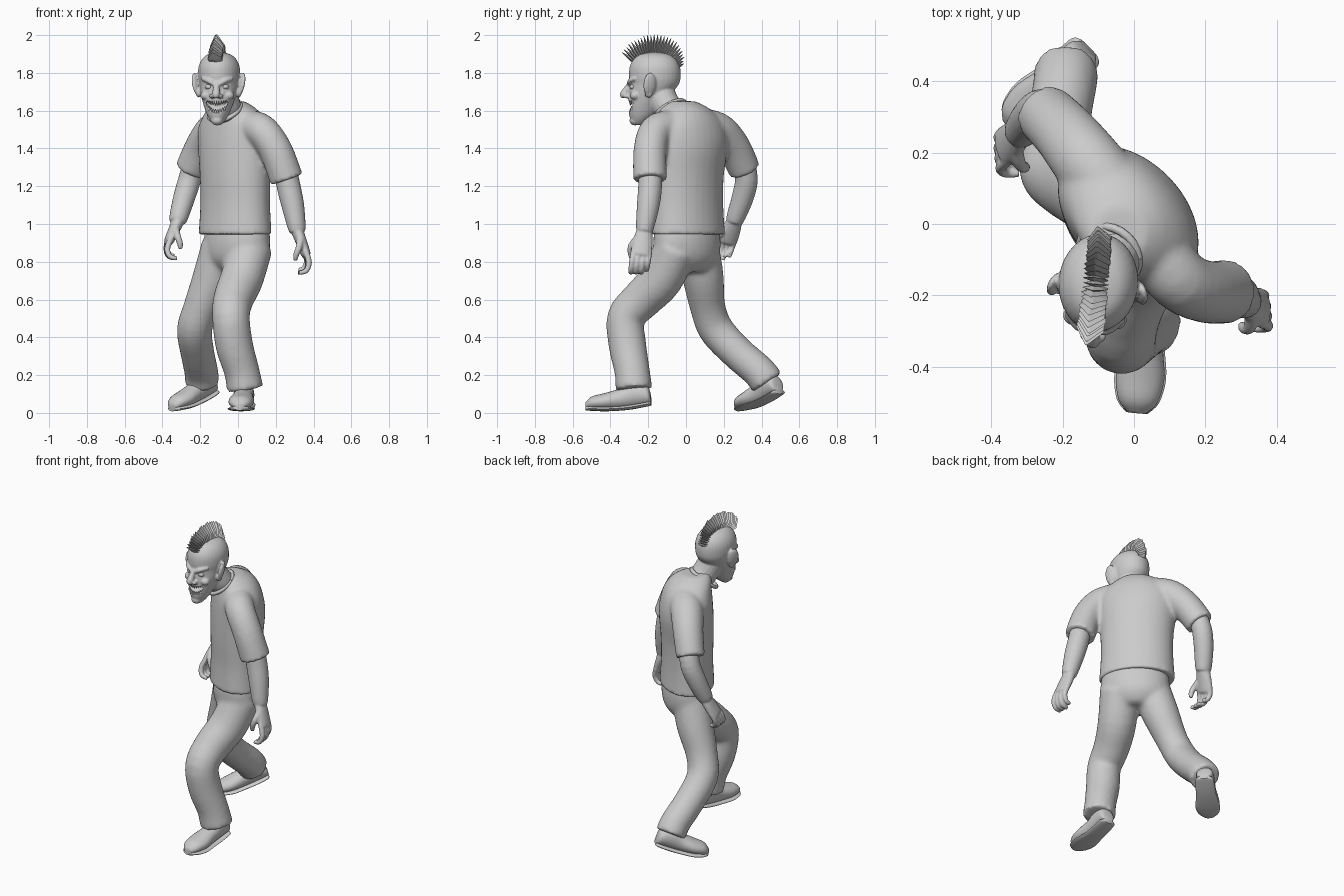
import bpy, bmesh, math, random
from mathutils import Vector, Matrix

if "Cube" in bpy.data.objects:
    bpy.data.objects.remove(bpy.data.objects["Cube"])

random.seed(4)
Z = Vector((0, 0, 1))
SIDE = Vector((0.69, -0.72, 0))      # direction from right to left shoulder


def resample(pts, steps):
    """Smooth a list of (x, y, z, ru, rv) with Catmull-Rom."""
    p = [Vector(q if len(q) == 5 else (*q, q[3])) for q in pts]
    out = []
    for i in range(len(p) - 1):
        a, b, c, d = p[max(i - 1, 0)], p[i], p[i + 1], p[min(i + 2, len(p) - 1)]
        for s in range(steps):
            t = s / steps
            out.append(0.5 * (2 * b + (c - a) * t + (2 * a - 5 * b + 4 * c - d) * t * t
                              + (3 * b - a - 3 * c + d) * t ** 3))
    return out + [p[-1]]


def tube(bm, pts, up=(1, 0, 0), n=20, steps=4, axis=None):
    """Elliptical loft; ru lies along 'up', rv across it."""
    p = resample(pts, steps)
    c = [Vector(q[:3]) for q in p]
    rings = []
    for i, q in enumerate(p):
        t = axis or (c[min(i + 1, len(c) - 1)] - c[max(i - 1, 0)]).normalized()
        u = Vector(up)
        u = (u - t * u.dot(t)).normalized()
        v = t.cross(u)
        ru, rv = max(q[3], .001), max(q[4], .001)
        rings.append([bm.verts.new(c[i] + u * ru * math.cos(k * math.tau / n)
                                   + v * rv * math.sin(k * math.tau / n)) for k in range(n)])
    for a, b in zip(rings, rings[1:]):
        for k in range(n):
            bm.faces.new((a[k], a[(k + 1) % n], b[(k + 1) % n], b[k]))
    bm.faces.new(rings[0][::-1])
    bm.faces.new(rings[-1])


def ball(bm, loc, size, rot=None):
    m = Matrix.Translation(loc) @ (rot or Matrix()) @ Matrix.Diagonal((*size, 1))
    bmesh.ops.create_uvsphere(bm, u_segments=20, v_segments=12, radius=1, matrix=m)


def finish(name, bm, matrix=None, voxel=0, smooth=4, flat=False):
    if matrix:
        bm.transform(matrix)
    bmesh.ops.recalc_face_normals(bm, faces=bm.faces)
    me = bpy.data.meshes.new(name)
    bm.to_mesh(me)
    bm.free()
    ob = bpy.data.objects.new(name, me)
    bpy.context.collection.objects.link(ob)
    if not flat:
        me.polygons.foreach_set("use_smooth", [True] * len(me.polygons))
        me.set_sharp_from_angle(angle=math.radians(50))
    if voxel:
        r = ob.modifiers.new("fuse", 'REMESH')
        r.mode, r.voxel_size, r.use_smooth_shade = 'VOXEL', voxel, True
        s = ob.modifiers.new("relax", 'SMOOTH')
        s.factor, s.iterations = 0.5, smooth
    return ob


# shirt: torso and two sleeves fused
bm = bmesh.new()
tube(bm, [(-.015, .01, .945, .225, .16), (-.015, .01, 1.1, .215, .152), (-.015, .01, 1.25, .217, .155),
          (-.015, .02, 1.4, .23, .16), (-.02, .02, 1.5, .23, .15), (-.025, .01, 1.57, .185, .135),
          (-.035, -.01, 1.62, .125, .115), (-.045, -.03, 1.65, .075, .08)], SIDE, 32, axis=Z)
tube(bm, [(.07, -.09, 1.515, .088), (.13, -.16, 1.49, .088), (.2, -.19, 1.39, .088), (.258, -.19, 1.235, .09)], (0, 1, 0))
tube(bm, [(-.08, .11, 1.51, .1), (-.135, .18, 1.485, .098), (-.195, .255, 1.4, .09), (-.25, .31, 1.285, .085)], SIDE)
finish("shirt", bm, voxel=.012, smooth=5)

# collar band, low in front
bm = bmesh.new()
rot = Z.rotation_difference(Vector((-.35, -.45, .75))).to_matrix()
ring = [Vector((-.07, -.085, 1.6)) + rot @ Vector((.09 * math.cos(a), .09 * math.sin(a), 0))
        for a in [i * math.tau / 24 for i in range(25)]]
tube(bm, [(*p, .012, .012) for p in ring], (.35, .45, -.75), 8, 1)
finish("collar", bm)

# trousers: pelvis and two legs fused
bm = bmesh.new()
tube(bm, [(-.005, .005, .99, .195, .135), (-.005, .005, .9, .205, .145), (-.01, .01, .82, .185, .135),
          (-.01, .01, .765, .13, .1), (-.01, .01, .745, .08, .07)], SIDE, 28, axis=Z)
tube(bm, [(.07, -.05, .88, .115), (.02, -.13, .71, .115), (-.025, -.235, .6, .107), (-.037, -.318, .505, .1),
          (-.02, -.31, .36, .1), (.02, -.285, .22, .094), (.038, -.275, .125, .098)])
tube(bm, [(-.08, .06, .88, .115), (-.13, .09, .72, .11), (-.195, .115, .56, .094), (-.23, .16, .44, .094),
          (-.215, .27, .32, .09), (-.195, .385, .22, .09), (-.19, .43, .16, .092)])
finish("trousers", bm, voxel=.012, smooth=10)


# arms with hands
def arm(name, fore, knuckle, spread, curl):
    bm = bmesh.new()
    tube(bm, fore)
    w, k = Vector(fore[-1][:3]), Vector(knuckle)
    d, s, c = (k - w).normalized(), Vector(spread).normalized(), Vector(curl).normalized()
    tube(bm, [(*(w - d * .02), .038, .034), (*(w + d * .05), .052, .03), (*k, .055, .025), (*(k + d * .012), .046, .015)], s)
    for i in range(4):
        b = k + s * (i - 1.5) * .028
        f = .85 if i == 0 else 1
        tube(bm, [(*(b - d * .02), .016), (*(b + d * .045 * f + c * .004), .016),
                  (*(b + d * .088 * f + c * .035), .014), (*(b + d * .09 * f + c * .075 * f), .011)], s, 10, 3)
    b = w + d * .04 + s * .03
    tube(bm, [(*b, .022), (*(b + d * .04 + s * .03 + c * .025), .018),
              (*(b + d * .08 + s * .025 + c * .055), .016), (*(b + d * .11 + s * .012 + c * .07), .011)], s, 10, 3)
    finish(name, bm, voxel=.006, smooth=2)


arm("left_arm", [(.245, -.19, 1.31, .06), (.268, -.19, 1.2, .063), (.29, -.2, 1.1, .06),
                 (.308, -.215, 1.0, .05), (.315, -.22, .96, .043)], (.36, -.238, .84), (.1, -1, 0), (-1, 0, -.2))
arm("right_arm", [(-.225, .3, 1.36, .055), (-.255, .32, 1.24, .06), (-.285, .3, 1.14, .058),
                  (-.313, .265, 1.04, .05), (-.32, .255, 1.01, .043)], (-.365, .215, .91), (.1, -1, 0), (1, 0, -.2))

# shoes with flat soles
SHOE = [(0, .03, .045), (.05, .048, .1), (.25, .053, .135), (.45, .056, .11),
        (.7, .068, .088), (.9, .055, .068), (1, .025, .035)]


def shoe(side, heel, toe):
    h, t = Vector(heel), Vector(toe)
    x = (t - h).normalized()
    y = Z.cross(x).normalized()
    m = Matrix((x, y, x.cross(y))).transposed().to_4x4()
    m.translation = h
    n = (t - h).length

    def bend(a):                     # heel and toe lift slightly off the ground
        return .06 * (a - .65) ** 2
    bm = bmesh.new()
    tube(bm, [(a * n, 0, .01 + bend(a) + b / 2, w, b / 2) for a, w, b in SHOE], (0, 1, 0), 20, 4, Vector((1, 0, 0)))
    finish(side + "_shoe", bm, m)
    bm = bmesh.new()
    tube(bm, [(a * n, 0, .014 + bend(a), w + .005, .013) for a, w, b in SHOE], (0, 1, 0), 16, 4, Vector((1, 0, 0)))
    finish(side + "_sole", bm, m)


shoe("left", (.04, -.185, .012), (.008, -.53, .005))
shoe("right", (-.12, .5, .075), (-.345, .28, .0))

# head, in its own frame with the face towards -y
HEAD = Matrix.Translation((-.1, -.165, 1.78)) @ Matrix.Rotation(-.1, 4, 'Z')
bm = bmesh.new()
tube(bm, [(0, -.085, -.255, .02, .02), (0, -.08, -.235, .038, .044), (0, -.065, -.2, .058, .072),
          (0, -.05, -.15, .077, .09), (0, -.025, -.09, .095, .114), (0, -.003, -.04, .105, .13),
          (0, 0, 0, .111, .137), (0, 0, .05, .109, .134), (0, 0, .09, .092, .115),
          (0, 0, .117, .062, .08), (0, 0, .13, .015, .02)], (1, 0, 0), 32, axis=Z)
tube(bm, [(.05, .12, -.22, .075), (.03, .06, -.15, .078), (0, .02, -.07, .08)])     # neck
tube(bm, [(0, -.12, -.02, .014), (0, -.145, -.06, .017), (0, -.165, -.095, .021), (0, -.163, -.112, .012)], n=14)
ball(bm, (0, -.105, -.232), (.032, .03, .026))                                      # chin
for s in (-1, 1):
    ball(bm, (s * .022, -.148, -.103), (.015, .018, .012))                          # nostril
    ball(bm, (s * .06, -.098, -.1), (.03, .028, .024))                              # cheekbone
    tube(bm, [(s * .012, -.136, -.04, .011), (s * .045, -.127, -.022, .013), (s * .08, -.093, -.01, .01)], Z, 10)
    tilt = Matrix.Rotation(s * .45, 4, 'Z') @ Matrix.Rotation(s * .2, 4, 'Y')
    ball(bm, (s * .119, -.015, -.04), (.016, .036, .062), tilt)                     # ear
    ball(bm, (s * .107, -.022, -.085), (.014, .022, .026))
head = finish("head", bm, HEAD, voxel=.0055, smooth=2)

# mouth opening
bm = bmesh.new()
tube(bm, [(-.055, -.14, -.133, .008, .06), (-.028, -.14, -.152, .026, .06), (0, -.14, -.16, .032, .06),
          (.028, -.14, -.152, .026, .06), (.055, -.14, -.133, .008, .06)], Z, 16)
cutter = finish("mouth_cutter", bm, HEAD)
cutter.hide_render = True
cutter.display_type = 'WIRE'
cut = head.modifiers.new("mouth", 'BOOLEAN')
cut.operation, cut.object = 'DIFFERENCE', cutter

# teeth and eyes
bm = bmesh.new()
for i in range(8):
    x = (i - 3.5) * .012
    y, lift = -.13 + 6 * x * x, 9 * x * x
    tube(bm, [(x, y, -.126 + lift, .006), (x, y, -.14 + lift, .0055), (x, y, -.152 + lift, .002)], n=8, steps=2)
    tube(bm, [(x, y, -.196 + lift, .006), (x, y, -.182 + lift, .0055), (x, y, -.172 + lift, .002)], n=8, steps=2)
finish("teeth", bm, HEAD)
bm = bmesh.new()
for s in (-1, 1):
    ball(bm, (s * .042, -.112, -.054), (.021, .018, .015))
finish("eyes", bm, HEAD)

# mohawk: a fan of pointed blades
bm = bmesh.new()
COUNT = 26
for i in range(COUNT):
    t = i / (COUNT - 1)
    a = math.radians(144 - 120 * t)
    d = Vector((0, math.cos(a), math.sin(a)))
    r = .222 - .05 * max(0, (t - .6) / .4) ** 1.5 + random.uniform(-.006, .003)
    lean = Vector((-.014 + random.uniform(-.004, .004), 0, 0))
    tube(bm, [(*(d * .11), .028, .011), (*(d * (.11 + (r - .11) * .5) + lean * .6), .04 - .008 * t, .01),
              (*(d * r + lean), .003, .001)], (1, 0, 0), 4, 1)
finish("mohawk", bm, HEAD, flat=True)
